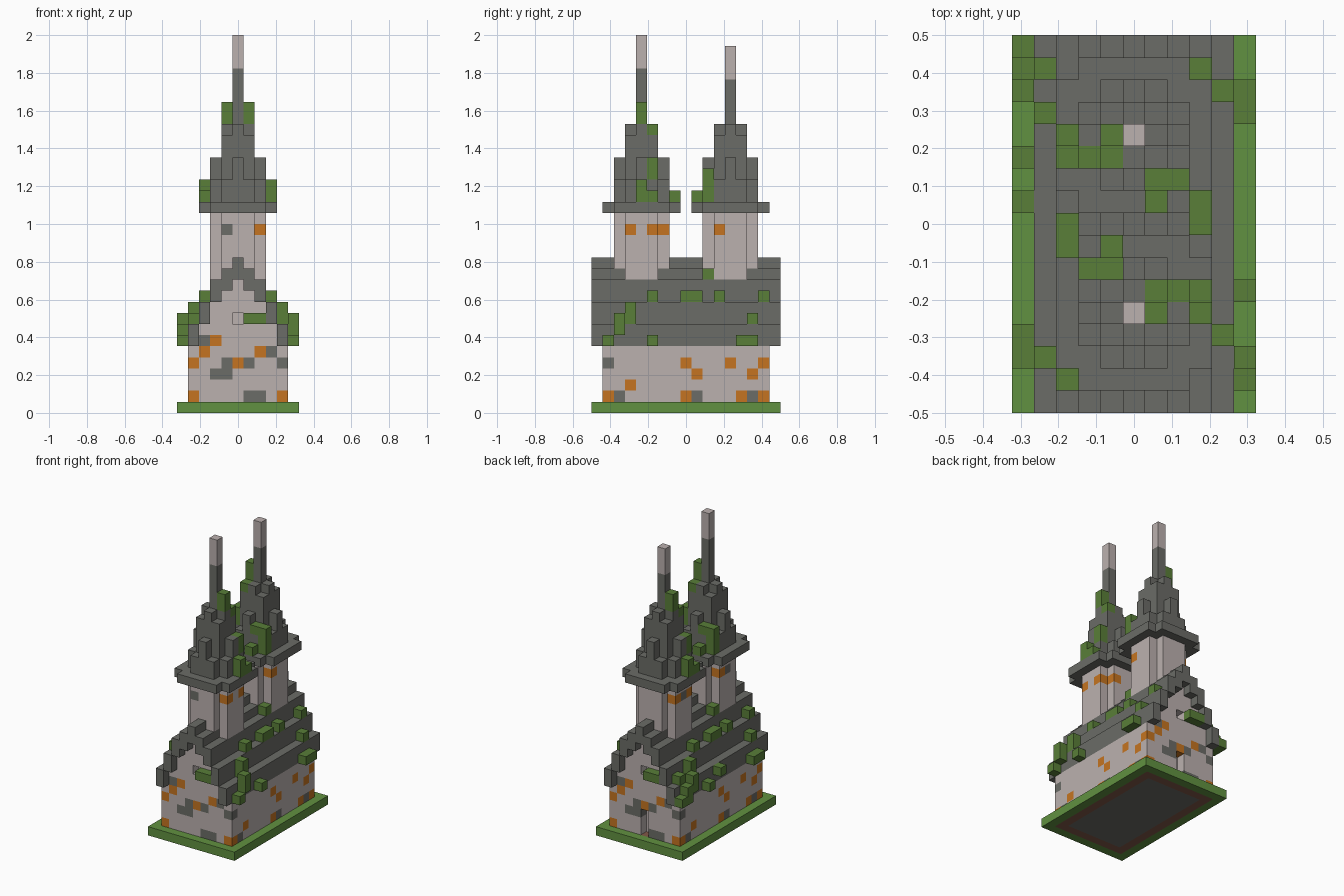
import bpy, bmesh
from mathutils import Vector

if "Cube" in bpy.data.objects:
    bpy.data.objects.remove(bpy.data.objects["Cube"], do_unlink=True)

V = 2 / 34  # edge of one block


def material(name, rgb):
    m = bpy.data.materials.new(name)
    m.use_nodes = True
    m.diffuse_color = (*rgb, 1)
    bsdf = m.node_tree.nodes["Principled BSDF"]
    bsdf.inputs["Base Color"].default_value = (*rgb, 1)
    bsdf.inputs["Roughness"].default_value = 0.9
    return m


PALE, SLATE, MOSS, GRASS, ORANGE, EARTH = range(6)
MATS = [material("pale_stone", (0.50, 0.44, 0.43)),
        material("slate", (0.147, 0.15, 0.135)),
        material("moss", (0.10, 0.21, 0.04)),
        material("grass", (0.12, 0.285, 0.052)),
        material("orange_brick", (0.56, 0.175, 0.015)),
        material("earth", (0.22, 0.10, 0.065))]

parts = {}   # part name -> {cell: colour}
solid = {}   # every filled cell


def put(part, cell, colour):
    if cell not in solid:
        parts.setdefault(part, {})[cell] = colour
        solid[cell] = colour


def span(n):
    return range(-n, n + 1)


# Ground slab with a grass rim, an earth ring and a slate floor
for x in span(5):
    for y in span(8):
        rim = abs(x) == 5 or abs(y) == 8
        ring = abs(x) == 4 or abs(y) == 7
        put("ground", (x, y, 0), GRASS if rim else EARTH if ring else SLATE)

# Stepped roof shell, overhanging the gables by one block
ROOF = [(12, 14), (11, 13), (10, 12), (8, 10), (6, 8)]
for x in span(4):
    low, high = ROOF[abs(x)]
    for y in span(8):
        for z in range(low, high):
            put("roof", (x, y, z), SLATE)

# Coloured bricks in the walls, as (across, height)
front_orange = {(-4, 1), (4, 1), (-4, 4), (-3, 5), (-2, 6), (0, 4), (2, 5)}
front_slate = {(-2, 3), (-1, 3), (-1, 4), (1, 4), (3, 5), (4, 4), (1, 1), (2, 1), (-3, 6)}
side_orange = {(-7, 1), (-5, 2), (0, 4), (1, 3), (0, 1), (4, 4), (5, 1), (6, 3)}
side_slate = {(-7, 4), (-6, 1), (1, 1), (6, 1), (7, 3)}


def brick(x, y, z):
    if abs(y) == 7:
        key, orange, slate = (-x if y > 0 else x, z), front_orange, front_slate
    elif abs(x) == 4:
        key, orange, slate = (y if x > 0 else -y, z), side_orange, side_slate
    else:
        return PALE
    if key in orange:
        return ORANGE
    if key in slate:
        return SLATE
    return PALE


# Hall walls and gables, with a window at each end and a door at the back
for x in span(4):
    for y in span(7):
        for z in range(1, ROOF[abs(x)][0]):
            window = x == 0 and abs(y) == 7 and z == 8
            door = x == 0 and y == 7 and z < 4
            if not window and not door:
                put("hall", (x, y, z), brick(x, y, z))

# Moss on the gables
for x in (1, 2):
    put("gable_moss", (x, -8, 8), MOSS)
    put("gable_moss", (-x, 8, 8), MOSS)


def spire_top(dx, dy):
    a, b = sorted((abs(dx), abs(dy)))
    return {(0, 1): 26, (1, 1): 25, (0, 2): 23, (1, 2): 21}.get((a, b), 19)


# Two towers: notched shaft, wide cap, stepped spire and pale finial
for name, cy, drop in (("front", -4, 0), ("back", 4, 1)):
    s = 1 if cy < 0 else -1
    for dx in span(2):
        for dy in span(2):
            if abs(dx) + abs(dy) == 4:
                continue
            for z in range(8, 18):
                c = PALE
                if z == 16:
                    if (dx * s, dy * s) in {(2, -1), (2, 1), (-2, 1), (1, 2)}:
                        c = ORANGE
                    elif (dx, dy) in {(-1, -2), (2, 2 * s), (-2, 0)}:
                        c = SLATE
                put(name + "_tower", (dx, cy + dy, z), c)
    for dx in span(3):
        for dy in span(3):
            if abs(dx) + abs(dy) < 6:
                put(name + "_tower_cap", (dx, cy + dy, 18), SLATE)
    for dx in span(2):
        for dy in span(2):
            for z in range(19, spire_top(dx, dy) if dx or dy else 31 - drop):
                put(name + "_spire", (dx, cy + dy, z), SLATE)
    for z in range(31 - drop, 34 - drop):
        put(name + "_finial", (0, cy, z), PALE)

# Moss columns on caps and spires, as x, y, bottom and top, turned for each tower
SPIRE_MOSS = [(1, -4, 26, 28), (3, -4, 19, 21), (3, -3, 19, 20), (2, -3, 21, 23),
              (1, -3, 25, 26), (-1, -2, 21, 22), (-2, -2, 19, 22), (-1, -1, 19, 20)]
for x, y, low, high in SPIRE_MOSS:
    for z in range(low, high):
        for s in (1, -1):
            put("spire_moss", (x * s, y * s, z), MOSS)

# Moss clumps on the roof steps and hanging off the eaves
ROOF_MOSS = [(3, 7, 10), (3, 3, 10), (3, 1, 10), (3, 0, 10), (3, -3, 10), (2, 2, 12),
             (4, 6, 8), (4, -5, 8), (4, -5, 9), (5, 5, 6), (5, 6, 6), (5, -6, 7),
             (5, -6, 8), (5, -3, 6), (5, -7, 6)]
for x, y, z in ROOF_MOSS:
    for s in (1, -1):
        put("roof_moss", (x * s, y * s, z), MOSS)
for cell in ((-4, 7, 8), (-5, 7, 7), (-5, 8, 6), (-5, 1, 7)):
    put("roof_moss", cell, MOSS)

# Turn each part into one mesh, keeping only the faces open to the air
AXES = [Vector(a) for a in ((1, 0, 0), (0, 1, 0), (0, 0, 1))]
for name, cells in parts.items():
    bm = bmesh.new()
    for cell, colour in cells.items():
        centre = Vector(cell) + Vector((0, 0, 0.5))
        for i, axis in enumerate(AXES):
            u, w = AXES[(i + 1) % 3] / 2, AXES[(i + 2) % 3] / 2
            for s in (1, -1):
                near = tuple(int(round(k)) for k in Vector(cell) + axis * s)
                if near in solid:
                    continue
                mid = centre + axis * s / 2
                ring = [mid + u + w, mid - u + w, mid - u - w, mid + u - w]
                face = bm.faces.new([bm.verts.new(p * V) for p in ring[::s]])
                face.material_index = colour
    bmesh.ops.remove_doubles(bm, verts=bm.verts, dist=V / 100)
    mesh = bpy.data.meshes.new(name)
    bm.to_mesh(mesh)
    bm.free()
    for m in MATS:
        mesh.materials.append(m)
    bpy.context.collection.objects.link(bpy.data.objects.new(name, mesh))
